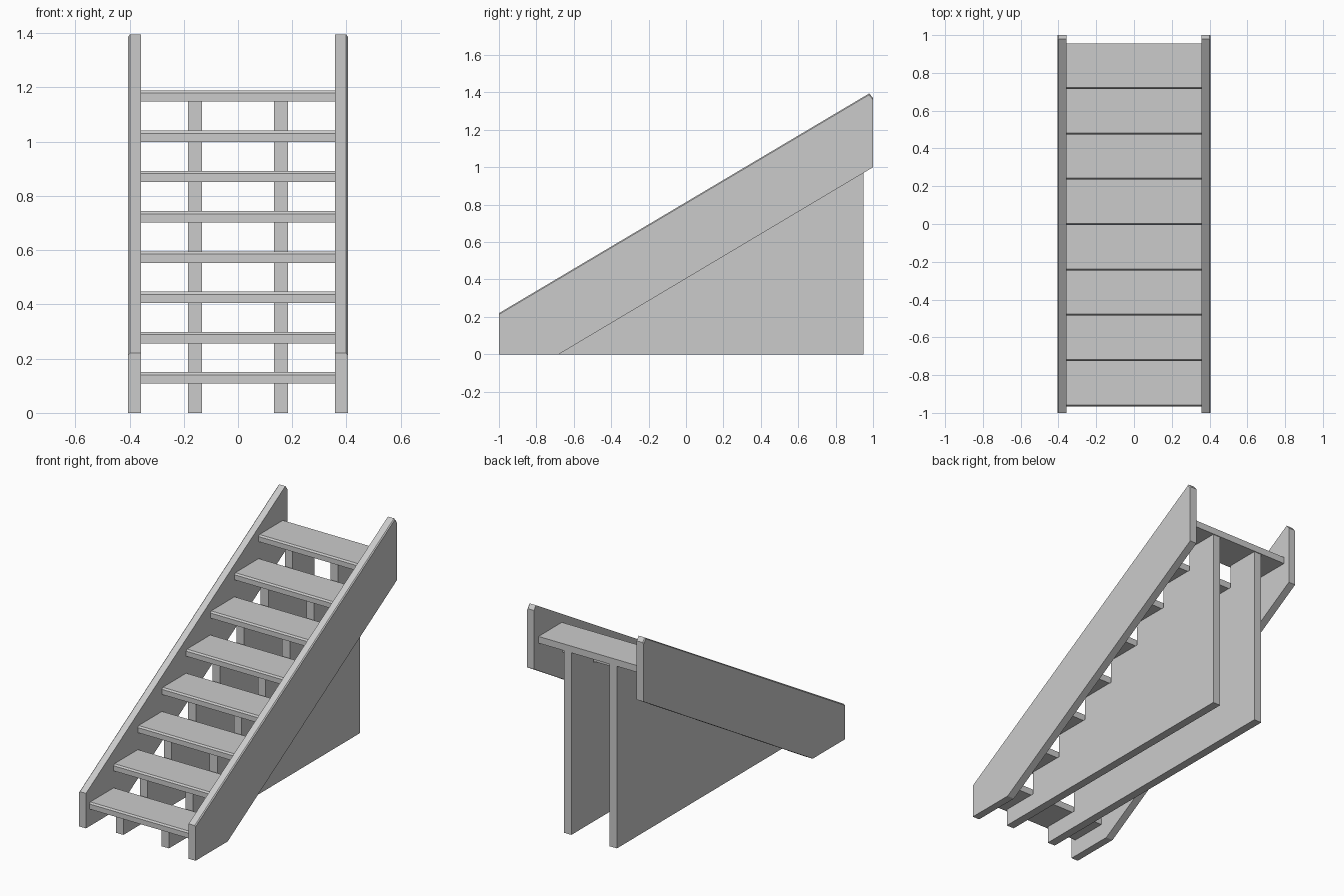
import bpy, bmesh

if "Cube" in bpy.data.objects:
    bpy.data.objects.remove(bpy.data.objects["Cube"])


def prism(name, profile, x0, x1, bevel_edges=None, width=0.006):
    """Extrude a (y, z) profile along x, optionally bevelling chosen edges."""
    bm = bmesh.new()
    face = bm.faces.new([bm.verts.new((x0, y, z)) for y, z in profile])
    ext = bmesh.ops.extrude_face_region(bm, geom=[face])
    for v in ext["geom"]:
        if isinstance(v, bmesh.types.BMVert):
            v.co.x = x1
    bmesh.ops.recalc_face_normals(bm, faces=bm.faces[:])
    if bevel_edges:
        edges = [e for e in bm.edges if bevel_edges(e.verts[0].co, e.verts[1].co)]
        bmesh.ops.bevel(bm, geom=edges, offset=width, segments=1,
                        profile=0.5, affect='EDGES')
    mesh = bpy.data.meshes.new(name)
    bm.to_mesh(mesh)
    bm.free()
    obj = bpy.data.objects.new(name, mesh)
    bpy.context.collection.objects.link(obj)
    return obj


STEPS = 8
RUN, RISE = 0.24, 0.1485
TOP, THICK = 0.15, 0.042

# Outer side boards, with a softened outer upper edge
board = [(-1, 0), (-0.68, 0), (1, 1.0), (1, 1.37), (0.98, 1.395), (-1, 0.22)]
for side, s in (("left", -1), ("right", 1)):
    prism(side + "_side_board", board, s * 0.357, s * 0.405,
          lambda a, b: min(abs(a.x), abs(b.x)) > 0.4 and min(a.z, b.z) > 0.2
          and abs(a.y - b.y) > 0.01)

# Treads with a chamfered nose
for i in range(STEPS):
    y, z = -0.965 + i * RUN, TOP + i * RISE
    tread = [(y, z - THICK), (y + RUN, z - THICK), (y + RUN, z),
             (y + 0.008, z), (y, z - 0.01)]
    prism(f"tread_{i + 1}", tread, -0.357, 0.357)

# Saw-toothed inner supports under the treads
saw = [(0.95, 0), (-0.95, 0)]
for i in range(STEPS):
    z = TOP - THICK + i * RISE
    y = -0.95 + i * RUN
    saw += [(y, z), (min(y + RUN, 0.95), z)]
for side, s in (("left", -1), ("right", 1)):
    prism(side + "_inner_support", saw, s * 0.132, s * 0.185)
